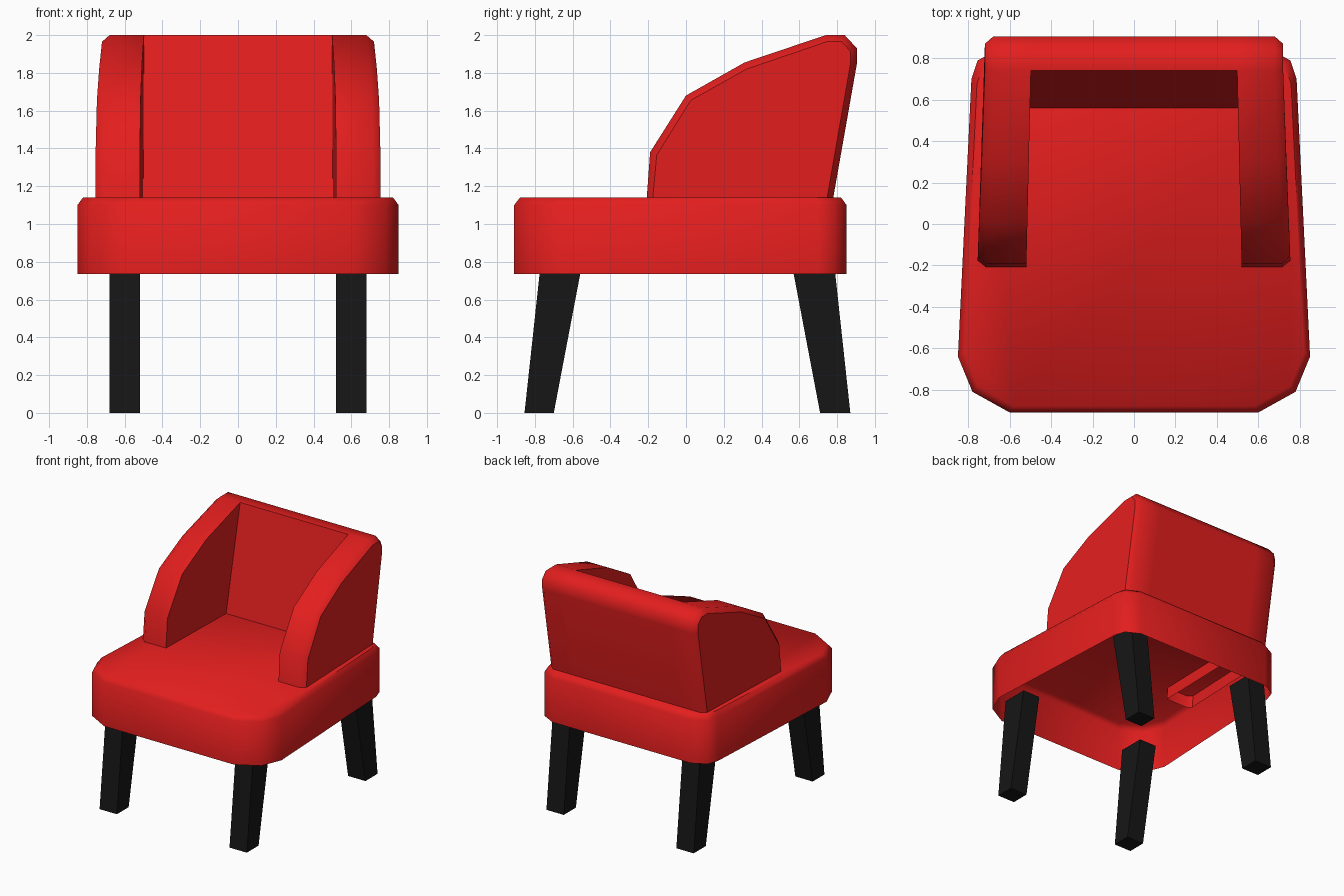
import bpy, bmesh, math

if "Cube" in bpy.data.objects:
    bpy.data.objects.remove(bpy.data.objects["Cube"])


def material(name, rgb):
    m = bpy.data.materials.new(name)
    m.diffuse_color = (*rgb, 1.0)
    m.use_nodes = True
    m.node_tree.nodes["Principled BSDF"].inputs["Base Color"].default_value = m.diffuse_color
    return m


RED = material("red_fabric", (0.77, 0.013, 0.013))
BLACK = material("black_wood", (0.008, 0.008, 0.008))


def finish(name, bm, mat, angle=0.0, sharp_edges=()):
    """Shade smooth below the angle, keep flagged edges sharp, link the object."""
    bmesh.ops.recalc_face_normals(bm, faces=bm.faces)
    for f in bm.faces:
        f.smooth = angle > 0
    for e in bm.edges:
        e.smooth = e.calc_face_angle(0.0) <= math.radians(angle)
    for e in sharp_edges:
        e.smooth = False
    me = bpy.data.meshes.new(name)
    bm.to_mesh(me)
    bm.free()
    me.materials.append(mat)
    ob = bpy.data.objects.new(name, me)
    bpy.context.collection.objects.link(ob)
    return ob


def bridge(bm, a, b, closed=True):
    n = len(a)
    for i in range(n if closed else n - 1):
        j = (i + 1) % n
        bm.faces.new((a[i], a[j], b[j], b[i]))


# Seat: rounded outline, chamfered top, open underneath
half = [(0.60, -0.91), (0.78, -0.81), (0.85, -0.64),
        (0.785, 0.70), (0.755, 0.79), (0.64, 0.85)]
outline = half + [(-x, y) for x, y in reversed(half)]
bm = bmesh.new()
rings = [[bm.verts.new((x * k, y * k, z)) for x, y in outline]
         for z, k in ((0.735, 1.0), (1.10, 1.0), (1.14, 0.966))]
bridge(bm, rings[0], rings[1])
bridge(bm, rings[1], rings[2])
bm.faces.new(rings[2])
finish("seat", bm, RED, 50)

# Backrest with arms: side profile (y, z) and its inset for the outer chamfer
profile = [(-0.215, 1.04), (-0.19, 1.38), (0.0, 1.68), (0.31, 1.855), (0.74, 2.0),
           (0.84, 2.0), (0.905, 1.93), (0.905, 1.85), (0.762, 1.04)]
inset = [(-0.185, 1.04), (-0.155, 1.365), (0.025, 1.655), (0.32, 1.82), (0.745, 1.965),
         (0.825, 1.965), (0.87, 1.915), (0.87, 1.845), (0.73, 1.04)]


def x_in(y):
    return 0.515 - 0.023 * y


def x_out(y):
    return max(0.72, 0.748 - 0.04 * y)


bm = bmesh.new()
inner, foot, sharp = {}, {}, []
for s in (-1, 1):
    ring_in = [bm.verts.new((s * x_in(y), y, z)) for y, z in profile]
    ring_mid = [bm.verts.new((s * (x_out(y) - 0.04), y, z)) for y, z in profile]
    ring_out = [bm.verts.new((s * x_out(y), y, z)) for y, z in inset]
    foot[s] = bm.verts.new((s * x_in(0.54), 0.54, 1.04))
    bridge(bm, ring_in, ring_mid, False)
    bridge(bm, ring_mid, ring_out, False)
    bm.faces.new(ring_out)
    bm.faces.new(ring_in[:5] + [foot[s]])
    sharp += [bm.edges.get(p) for p in zip(ring_out, ring_out[1:])]
    inner[s] = ring_in
bridge(bm, inner[-1][4:], inner[1][4:], False)
bm.faces.new((inner[-1][4], inner[1][4], foot[1], foot[-1]))
finish("backrest_and_arms", bm, RED, 50, sharp)

# Legs: square in front view, tapered and splayed in side view
leg_spans = {"front": ((-0.855, -0.70, 0.0), (-0.766, -0.544, 0.82)),
             "back": ((0.71, 0.87, 0.0), (0.554, 0.781, 0.82))}
for place, spans in leg_spans.items():
    for side, s in (("left", -1), ("right", 1)):
        bm = bmesh.new()
        lo, hi = [[bm.verts.new((s * x, y, z)) for x, y in
                   ((0.52, y0), (0.68, y0), (0.68, y1), (0.52, y1))]
                  for y0, y1, z in spans]
        bridge(bm, lo, hi)
        bm.faces.new(lo)
        bm.faces.new(hi)
        finish(f"{place}_{side}_leg", bm, BLACK)
